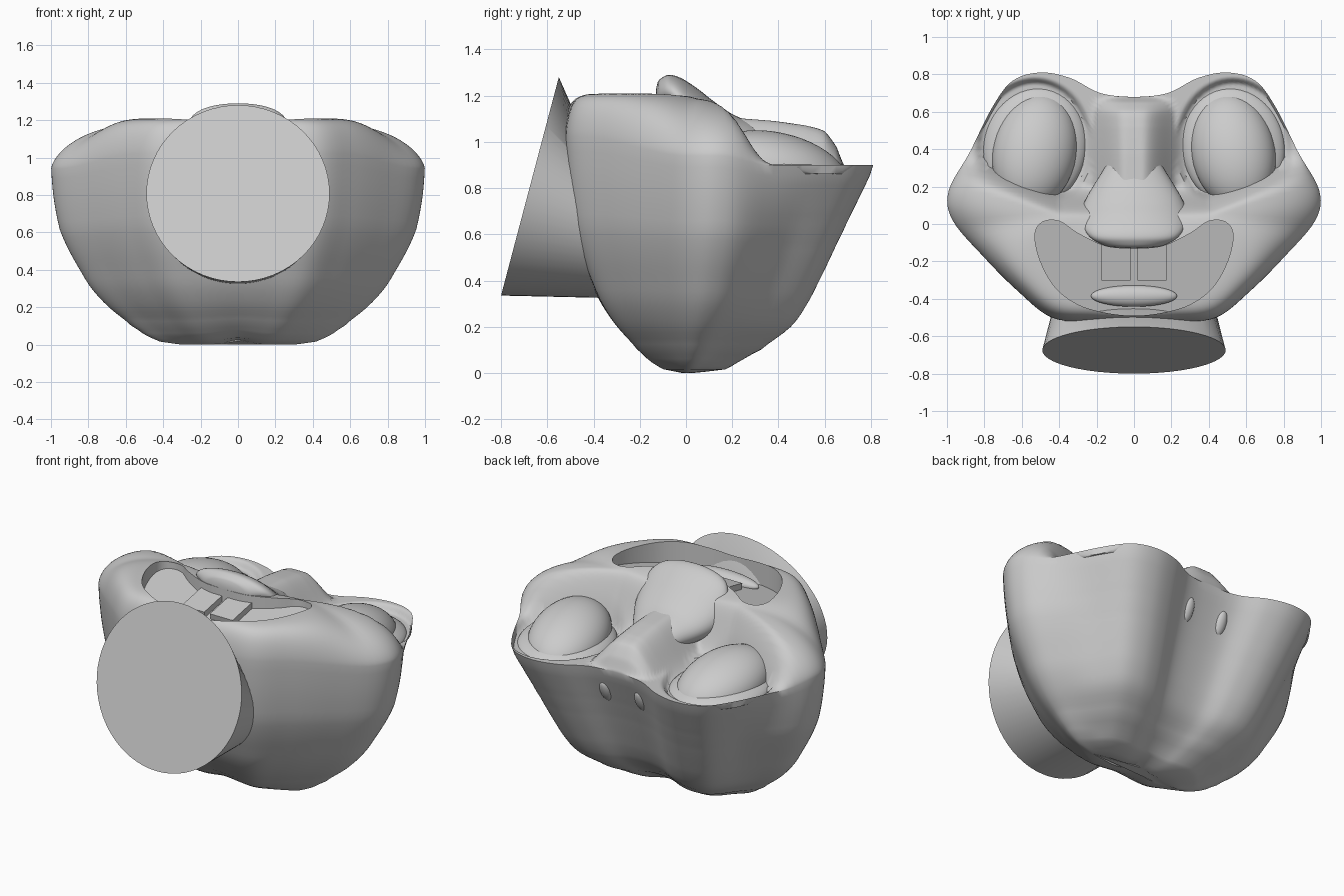
import bpy, bmesh, math
from mathutils import Vector, Matrix

if "Cube" in bpy.data.objects:
    bpy.data.objects.remove(bpy.data.objects["Cube"])

grey = bpy.data.materials.new("plain grey")
grey.use_nodes = True
grey.diffuse_color = (0.6, 0.6, 0.6, 1)
grey.node_tree.nodes["Principled BSDF"].inputs["Base Color"].default_value = (0.6, 0.6, 0.6, 1)


def smooth(t):
    t = max(0, min(1, t))
    return t * t * (3 - 2 * t)


def shade(ob, angle=40):
    bpy.ops.object.select_all(action='DESELECT')
    ob.select_set(True)
    bpy.context.view_layer.objects.active = ob
    bpy.ops.object.shade_smooth_by_angle(angle=math.radians(angle))


def finish(name, bm, angle=40):
    bmesh.ops.recalc_face_normals(bm, faces=bm.faces)
    mesh = bpy.data.meshes.new(name)
    bm.to_mesh(mesh)
    bm.free()
    mesh.materials.append(grey)
    ob = bpy.data.objects.new(name, mesh)
    bpy.context.collection.objects.link(ob)
    shade(ob, angle)
    return ob


def loft(name, rings, angle=40):
    """Skin closed rings of equal length and cap both ends."""
    bm = bmesh.new()
    rows = [[bm.verts.new(p) for p in ring] for ring in rings]
    n = len(rows[0])
    for a, b in zip(rows, rows[1:]):
        for i in range(n):
            j = (i + 1) % n
            bm.faces.new((a[i], a[j], b[j], b[i]))
    bm.faces.new(rows[0][::-1])
    bm.faces.new(rows[-1])
    return finish(name, bm, angle)


def ellipsoid(name, loc, radii, rot=(0, 0, 0)):
    bm = bmesh.new()
    bmesh.ops.create_uvsphere(bm, u_segments=48, v_segments=24, radius=1)
    m = Matrix.Translation(loc)
    m = m @ Matrix.Rotation(rot[2], 4, 'Z') @ Matrix.Rotation(rot[0], 4, 'X')
    bm.transform(m @ Matrix.Diagonal((*radii, 1)))
    return finish(name, bm)


def spline(a, b, c, d, t):
    return 0.5 * (2 * b + (c - a) * t + (2 * a - 5 * b + 4 * c - d) * t ** 2
                  + (3 * b - a - 3 * c + d) * t ** 3)


def closed_curve(half, steps):
    """Mirror a half outline and round it with a closed spline."""
    pts = [Vector(p) for p in half]
    pts += [Vector((-p.x, p.y)) for p in reversed(pts[1:-1])]
    n = len(pts)
    return [spline(*(pts[(i + k) % n] for k in (-1, 0, 1, 2)), s / steps)
            for i in range(n) for s in range(steps)]


def sample(table, t):
    """Smooth lookup in a list of rows sorted by first value."""
    last = len(table) - 1
    for i in range(last):
        a, b = table[i], table[i + 1]
        if t <= b[0] or i == last - 1:
            k = max(0, min(1, (t - a[0]) / (b[0] - a[0])))
            rows = (table[max(i - 1, 0)], a, b, table[min(i + 2, last)])
            return [spline(*v, k) for v in zip(*rows)]


# Head: heart shaped outline, bowl below and a face relief on top
outline = closed_curve([(0, .68), (.18, .7), (.34, .78), (.5, .81), (.65, .765), (.76, .62),
                        (.88, .38), (.99, .18), (.97, .02), (.8, -.18), (.62, -.36),
                        (.44, -.5), (.22, -.525), (0, -.53)], 6)
# height, spread at front and sides, spread at back
bowl = [(0, -.2, -.2), (.012, -.02, 0), (.05, .13, .11), (.1, .26, .25), (.2, .47, .45),
        (.3, .63, .56), (.4, .74, .64), (.5, .84, .715), (.6, .92, .79), (.75, .975, .9),
        (.9, 1, 1)]
bridge = [(0, 1.16), (.1, 1.13), (.2, 1.105), (.38, 1.09), (.52, 1.07), (.6, 1.045),
          (.65, .98), (.685, .9)]


def rim_height(y):
    return .94 - .04 * smooth((y - .15) / .2) + .08 * smooth(-y / .45)


def bowl_point(p, t):
    front, back = sample(bowl, t)[1:]
    f = front + (back - front) * smooth((p.y - .2) / .4)
    lift = (rim_height(p.y) - .9) * (t / .9) ** 3
    hollow = .02 * (1 - f) * math.exp(-(p.x / .25) ** 2)
    return (p.x * (.42 + .58 * f), p.y * (.2 + .8 * f), t + lift + hollow)


def face_height(p, edge, u):
    x, y, rim = abs(p.x), p.y, rim_height(edge.y)
    power = 4 + 16 * smooth(-edge.y / .48)
    dome = rim + (1.21 - rim) * max(0, 1 - u ** power) ** .65
    dome -= .06 * smooth(y / .25) * (1 - u)
    # valley around the nose
    dome -= .07 * math.exp(-(x / .36) ** 2 - ((y - .12) / .14) ** 2)
    lid_line = .17 + .38 * max(0, x - .4)
    z = dome + (.9 - dome) * smooth((y - lid_line + .13) / .17)
    # eye socket hollow
    d = math.hypot((x - .53) / .3, (y - .42) / .35)
    z -= .08 * smooth((1.05 - d) / .2) * smooth((y - lid_line + .05) / .08)
    # bridge between the eyes
    if y > 0:
        z = max(z, .86 + (sample(bridge, y)[1] - .86) * smooth((.29 - x) / .25))
    return z if u < 1 else rim


rings = [[bowl_point(p, .9 * (k / 30) ** 1.5) for p in outline] for k in range(31)]
centre = Vector((0, .1))
for k in range(1, 52):
    u = 1 - (k / 52) ** 1.5
    ring = []
    for edge in outline:
        p = centre + (edge - centre) * u
        ring.append((p.x, p.y, face_height(p, edge, u)))
    rings.append(ring)
head = loft("head", rings, 50)

# Mouth: crescent recess with a sloping floor
SLOPE = .2


def floor_height(y):
    return 1.15 + SLOPE * y


lips = closed_curve([(0, -.13), (.15, -.12), (.3, -.05), (.4, .015), (.49, .01), (.53, -.06),
                     (.5, -.2), (.42, -.34), (.3, -.43), (.15, -.475), (0, -.49)], 5)
cutter = loft("mouth_cutter", [[(p.x, p.y, floor_height(p.y)) for p in lips],
                               [(p.x, p.y, 1.5) for p in lips]])
cutter.hide_render = True
mod = head.modifiers.new("mouth_recess", 'BOOLEAN')
mod.operation, mod.solver, mod.object = 'DIFFERENCE', 'EXACT', cutter
bpy.context.view_layer.objects.active = head
bpy.ops.object.modifier_apply(modifier=mod.name)
bpy.data.objects.remove(cutter)
shade(head, 45)

# Teeth and lower lip
for side in (-1, 1):
    bm = bmesh.new()
    bmesh.ops.create_cube(bm, size=1)
    bm.transform(Matrix.Translation((side * .097, -.2, floor_height(-.2) + .012))
                 @ Matrix.Rotation(math.atan(SLOPE), 4, 'X')
                 @ Matrix.Diagonal((.155, .2, .05, 1)))
    finish("tooth_" + ("left" if side > 0 else "right"), bm)
ellipsoid("lower_lip", (0, -.385, floor_height(-.385) + .01), (.23, .057, .045))

# Nose: round tip sinking into the bridge
nose = [(-.13, .03, 1.22), (-.122, .13, 1.26), (-.1, .19, 1.28), (-.07, .235, 1.29),
        (-.02, .27, 1.275), (.05, .285, 1.23), (.12, .265, 1.175), (.2, .22, 1.12),
        (.28, .17, 1.085), (.36, .12, 1.04)]
rings = []
for k in range(45):
    y, w, top = sample(nose, -.13 + .49 * (k / 44) ** 1.3)
    base = 1.15 - .25 * smooth((y + .1) / .2)
    mid, rise = (base + top) / 2, (top - base) / 2
    rings.append([(w * math.cos(a), y, mid + rise * math.sin(a))
                  for a in (i * math.tau / 40 for i in range(40))])
loft("nose", rings, 50)

# Eyes, eyelids and the small marks behind the brow
for side in (-1, 1):
    tag = "left" if side > 0 else "right"
    turn = side * .2
    ellipsoid("eye_" + tag, (side * .53, .39, .87), (.225, .32, .17), (-.22, 0, turn))
    ellipsoid("eyelid_" + tag, (side * .53, .41, .85), (.275, .325, .085), (-.04, 0, turn))
    ellipsoid("brow_mark_" + tag, (side * .12, .615, .73), (.035, .025, .075), (-.45, 0, 0))

# Neck: tilted round stump
rings = []
for half, low, high in ((.49, (-.8, .335), (-.55, 1.28)), (.42, (-.36, .325), (-.44, 1.03))):
    low, high = Vector(low), Vector(high)
    mid, arm = (low + high) / 2, (high - low) / 2
    rings.append([(half * math.cos(a), *(mid + arm * math.sin(a)))
                  for a in (i * math.tau / 64 for i in range(64))])
loft("neck", rings)
